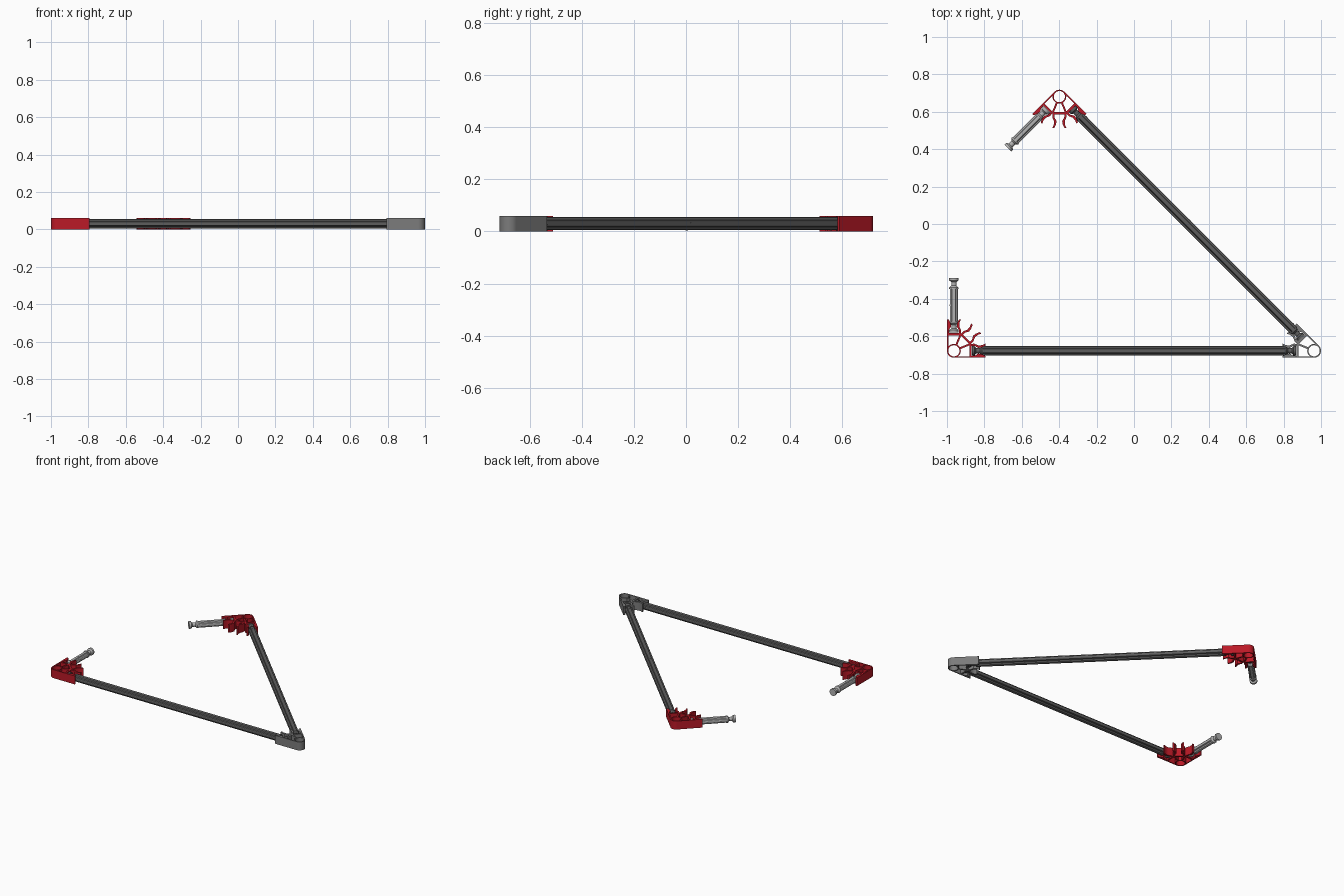
import bpy, bmesh
from math import radians, cos, sin, pi
from mathutils import Matrix, Vector

if "Cube" in bpy.data.objects:
    bpy.data.objects.remove(bpy.data.objects["Cube"])

H = 0.06            # thickness of the connectors
REACH = 0.168       # hub centre to jaw tip
START = 0.097       # hub centre to rod end


def material(name, rgb):
    m = bpy.data.materials.new(name)
    m.diffuse_color = (*rgb, 1)
    m.use_nodes = True
    m.node_tree.nodes["Principled BSDF"].inputs["Base Color"].default_value = m.diffuse_color
    return m


RED = material("red", (0.5, 0.01, 0.02))
GREY = material("mid_grey", (0.2, 0.2, 0.2))
DARK = material("dark_grey", (0.11, 0.11, 0.11))
LIGHT = material("light_grey", (0.45, 0.45, 0.45))


def finish(bm, name, mat, matrix):
    bmesh.ops.recalc_face_normals(bm, faces=bm.faces)
    me = bpy.data.meshes.new(name)
    bm.to_mesh(me)
    bm.free()
    ob = bpy.data.objects.new(name, me)
    bpy.context.collection.objects.link(ob)
    me.materials.append(mat)
    ob.matrix_world = matrix
    bpy.context.view_layer.objects.active = ob
    ob.select_set(True)
    bpy.ops.object.shade_smooth_by_angle(angle=radians(30))
    ob.select_set(False)
    return ob


def prism(bm, pts, vec, rot=Matrix()):
    """Extrude a closed outline along vec."""
    face = bm.faces.new([bm.verts.new(rot @ Vector(p)) for p in pts])
    out = bmesh.ops.extrude_face_region(bm, geom=[face], use_keep_orig=True)
    verts = [g for g in out["geom"] if isinstance(g, bmesh.types.BMVert)]
    bmesh.ops.translate(bm, verts=verts, vec=rot @ Vector(vec))


def plate(bm, pts, angle):
    prism(bm, [(x, y, 0) for x, y in pts], (0, 0, H), Matrix.Rotation(angle, 4, 'Z'))


def lathe(bm, pts, axis, steps, closed=False):
    verts = [bm.verts.new(p) for p in pts]
    pairs = list(zip(verts, verts[1:])) + ([(verts[-1], verts[0])] if closed else [])
    edges = [bm.edges.new(p) for p in pairs]
    bmesh.ops.spin(bm, geom=verts + edges, cent=(0, 0, 0), axis=axis,
                   angle=2 * pi, steps=steps, use_merge=True)
    bmesh.ops.remove_doubles(bm, verts=bm.verts, dist=1e-5)


def connector(name, mat, hub, first_deg, slots):
    bm = bmesh.new()
    # hub ring
    lathe(bm, [(0.030, 0, 0), (0.037, 0, 0), (0.037, 0, H), (0.030, 0, H)],
          (0, 0, 1), 32, closed=True)
    inner = [(REACH, .027), (.148, .018), (.130, .015), (.112, .026), (.083, .027)]
    wavy = [(.083, .037), (.110, .038), (.130, .029), (.150, .030), (REACH, .038)]
    straight = [(.083, .037), (REACH, .037)]
    for i in range(slots):
        a = radians(first_deg + 45 * i)
        # slot floor
        plate(bm, [(.083, -.034), (.095, -.034), (.095, .034), (.083, .034)], a)
        # gripping fingers, with a straight tangent wall on the outer sides
        for side in (-1, 1):
            outside = (side == -1 and i == 0) or (side == 1 and i == slots - 1)
            pts = (straight if outside else wavy) + inner
            plate(bm, [(x, y * side) for x, y in pts], a)
            if outside:
                plate(bm, [(x, y * side) for x, y in
                           [(0, .030), (.085, .030), (.085, .037), (0, .037)]], a)
        # spoke between neighbouring slots
        if i < slots - 1:
            plate(bm, [(.033, -.005), (.099, -.005), (.099, .005), (.033, .005)],
                  a + radians(22.5))
    finish(bm, name, mat, Matrix.Translation((*hub, 0)))


def rod(name, mat, hub, deg, length, r):
    bm = bmesh.new()
    # turned ends: cap, neck, collar
    end = [(0, 0), (0, .025), (.014, .025), (.022, .014), (.042, .014),
           (.052, .025), (.060, .025), (.060, 0)]
    for flip in (False, True):
        lathe(bm, [(length - x if flip else x, 0, y) for x, y in end], (1, 0, 0), 20)
    # fluted body
    w, n = r * 0.42, r * 0.55
    pts = []
    for k in range(4):
        c, s = cos(k * pi / 2), sin(k * pi / 2)
        for u, v in [(n, -n), (r * .9, -w), (r, -w * .6), (r, w * .6), (r * .9, w)]:
            pts.append((.058, u * c - v * s, u * s + v * c))
    prism(bm, pts, (length - .116, 0, 0))
    # small moulding pips
    for x in ((.085, length / 2, length - .085) if length > 1 else (length / 2,)):
        for ang in (0, pi / 2):
            bmesh.ops.create_cone(bm, cap_ends=True, segments=10, radius1=.005,
                                  radius2=.005, depth=2 * r + .001,
                                  matrix=Matrix.Translation((x, 0, 0)) @ Matrix.Rotation(ang, 4, 'X'))
    a = radians(deg)
    pos = (hub[0] + START * cos(a), hub[1] + START * sin(a), H / 2)
    finish(bm, name, mat, Matrix.Translation(pos) @ Matrix.Rotation(a, 4, 'Z'))


A, B, C = (-.963, -.678), (-.399, .681), (.963, -.678)
LONG = 1.926 - 2 * START

# connectors at the corners
connector("left_corner_connector", RED, A, 0, 3)
connector("top_corner_connector", RED, B, 225, 3)
connector("right_corner_connector", GREY, C, 135, 2)

# long and short rods
rod("front_long_rod", DARK, A, 0, LONG, .025)
rod("diagonal_long_rod", DARK, C, 135, LONG, .025)
rod("left_short_rod", LIGHT, A, 90, .293, .022)
rod("top_short_rod", LIGHT, B, 225, .293, .022)
